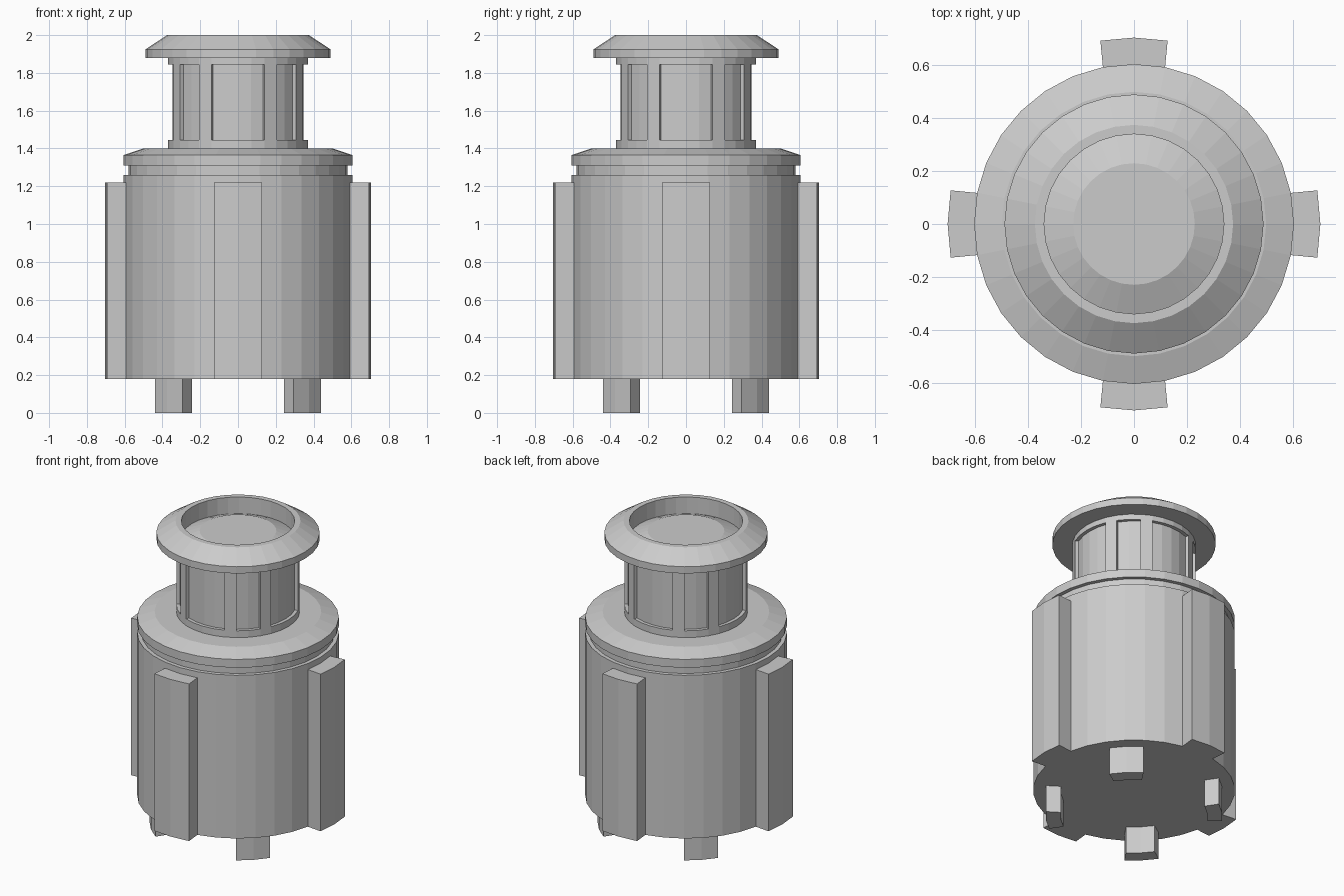
import bpy
from math import sin, cos, pi, radians

if "Cube" in bpy.data.objects:
    bpy.data.objects.remove(bpy.data.objects["Cube"])

SEG = 32
STEP = 360 / SEG


def make(name, verts, faces):
    mesh = bpy.data.meshes.new(name)
    mesh.from_pydata(verts, [], faces)
    mesh.update()
    obj = bpy.data.objects.new(name, mesh)
    bpy.context.collection.objects.link(obj)
    return obj


def lathe(name, profile, cap_start=False, cap_end=False):
    """Revolve (radius, z) points, listed bottom to top, around z."""
    verts = [(r * cos(2 * pi * i / SEG), r * sin(2 * pi * i / SEG), z)
             for r, z in profile for i in range(SEG)]
    faces = []
    for k in range(len(profile) - 1):
        a, b = k * SEG, (k + 1) * SEG
        for i in range(SEG):
            j = (i + 1) % SEG
            faces.append((a + i, a + j, b + j, b + i))
    if cap_start:
        faces.append(tuple(reversed(range(SEG))))
    if cap_end:
        top = (len(profile) - 1) * SEG
        faces.append(tuple(range(top, top + SEG)))
    return make(name, verts, faces)


def sector(name, mid, r_in, r_out, half_in, half_out, z0, z1, cuts):
    """Block cut from a ring, centred on angle mid (degrees)."""
    def arc(r, half):
        angles = [radians(mid - half + 2 * half * i / cuts) for i in range(cuts + 1)]
        return [(r * cos(a), r * sin(a)) for a in angles]
    outline = arc(r_out, half_out) + arc(r_in, half_in)[::-1]
    n = len(outline)
    verts = [(x, y, z) for z in (z0, z1) for x, y in outline]
    faces = [tuple(reversed(range(n))), tuple(range(n, 2 * n))]
    faces += [(i, (i + 1) % n, n + (i + 1) % n, n + i) for i in range(n)]
    return make(name, verts, faces)


# Main body with groove and chamfered shoulder
lathe("body", [(0.605, 0.18), (0.605, 1.26), (0.58, 1.26), (0.58, 1.31),
               (0.605, 1.31), (0.605, 1.365), (0.50, 1.40), (0.36, 1.40)],
      cap_start=True)

# Neck with recessed band between two rings
lathe("neck", [(0.37, 1.40), (0.37, 1.445), (0.348, 1.445), (0.348, 1.845),
               (0.37, 1.845), (0.37, 1.88)])

# Flanged cap with a sunken, raised-centre button
lathe("cap", [(0.37, 1.88), (0.49, 1.88), (0.49, 1.925), (0.375, 2.0),
              (0.34, 2.0), (0.34, 1.89), (0.23, 1.935)], cap_end=True)

for q in range(4):
    base = q * 90
    # Side fins on the four axes
    sector(f"side_fin_{q + 1}", base, 0.60, 0.705, STEP, 10.4, 0.18, 1.22, 2)
    # Feet on the diagonals
    sector(f"foot_{q + 1}", base + 45, 0.44, 0.53, STEP, STEP, 0.0, 0.18, 2)
    # Neck posts between alternating wide and narrow windows
    for k, offset in enumerate((2.5, 5.5)):
        sector(f"neck_post_{2 * q + k + 1}", base + offset * STEP,
               0.345, 0.37, STEP / 2, STEP / 2, 1.445, 1.845, 1)
